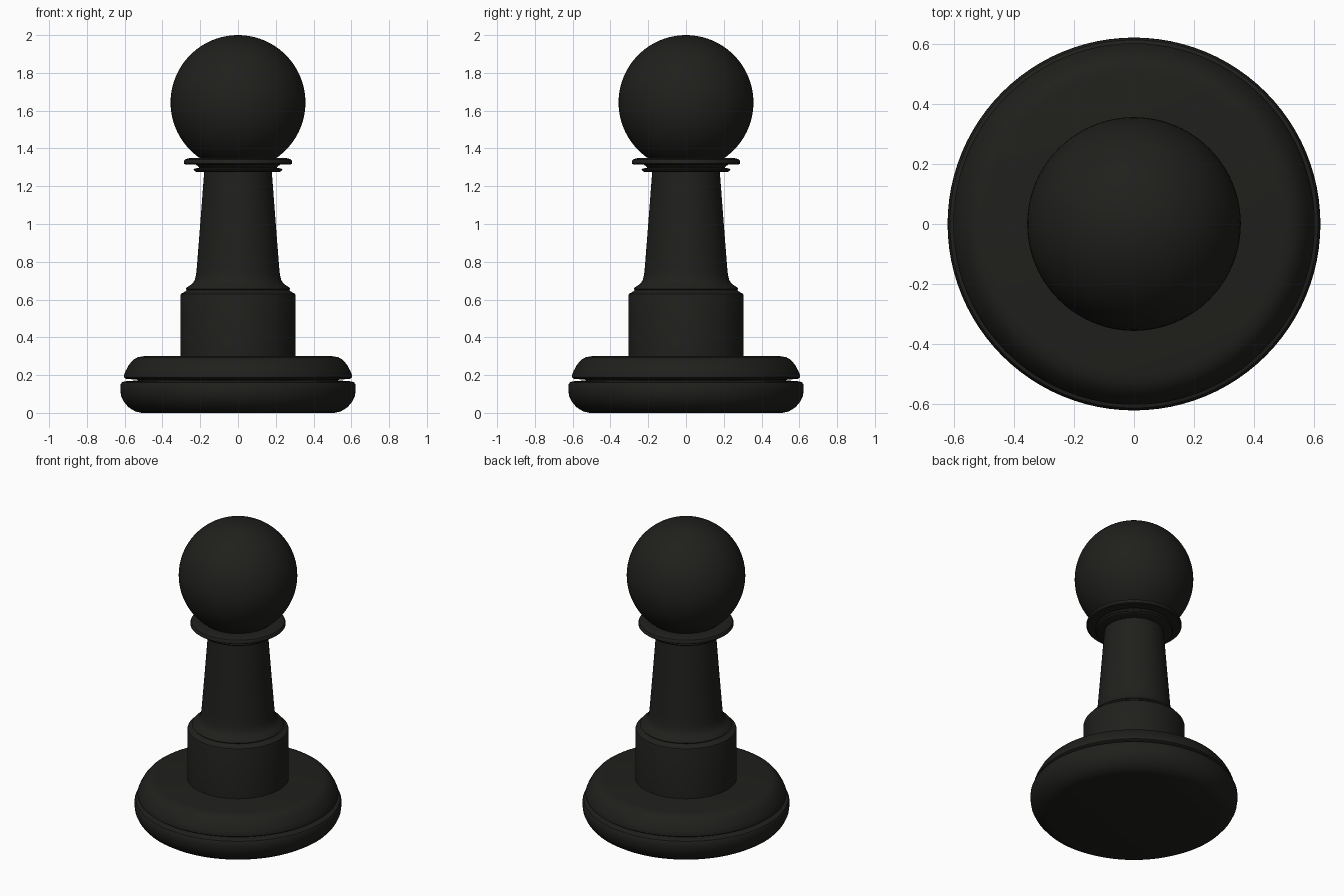
import bpy, bmesh, math

if "Cube" in bpy.data.objects:
    bpy.data.objects.remove(bpy.data.objects["Cube"])

mat = bpy.data.materials.new("black")
mat.diffuse_color = (0.014, 0.014, 0.012, 1)
mat.use_nodes = True
mat.node_tree.nodes["Principled BSDF"].inputs["Base Color"].default_value = mat.diffuse_color


def finish(obj):
    obj.data.materials.append(mat)
    bpy.ops.object.select_all(action='DESELECT')
    obj.select_set(True)
    bpy.context.view_layer.objects.active = obj
    bpy.ops.object.shade_smooth_by_angle(angle=math.radians(35))


def lathe(name, profile, steps=96):
    """Spin an (r, z) profile, listed bottom to top, round the z axis."""
    bm = bmesh.new()
    verts = [bm.verts.new((r, 0, z)) for r, z in profile]
    edges = [bm.edges.new(pair) for pair in zip(verts, verts[1:])]
    bmesh.ops.spin(bm, geom=verts + edges, axis=(0, 0, 1), cent=(0, 0, 0),
                   angle=math.tau, steps=steps)
    bmesh.ops.remove_doubles(bm, verts=bm.verts, dist=1e-5)
    bmesh.ops.recalc_face_normals(bm, faces=bm.faces)
    mesh = bpy.data.meshes.new(name)
    bm.to_mesh(mesh)
    bm.free()
    obj = bpy.data.objects.new(name, mesh)
    bpy.context.collection.objects.link(obj)
    finish(obj)


# Rounded foot and the second tier above the groove
lathe("base_foot", [(0, 0), (0.51, 0), (0.545, 0.008), (0.58, 0.03), (0.605, 0.06),
                    (0.619, 0.09), (0.623, 0.12), (0.622, 0.15), (0.615, 0.162),
                    (0.60, 0.167), (0.53, 0.172), (0.53, 0.175), (0.595, 0.181),
                    (0.604, 0.188), (0.604, 0.2), (0.595, 0.222), (0.577, 0.255),
                    (0.555, 0.281), (0.53, 0.295), (0.50, 0.3), (0, 0.3)])

# Drum and tapering stem
lathe("stem", [(0, 0.29), (0.305, 0.29), (0.305, 0.62), (0.302, 0.63), (0.292, 0.636),
               (0.286, 0.638), (0.272, 0.650), (0.277, 0.656), (0.272, 0.664),
               (0.245, 0.681), (0.23, 0.70), (0.222, 0.73), (0.218, 0.77),
               (0.20, 1.0), (0.178, 1.29), (0, 1.29)])

# Two stacked neck rings
lathe("collar_lower", [(0, 1.274), (0.215, 1.274), (0.23, 1.28), (0.235, 1.288),
                       (0.23, 1.293), (0.205, 1.298), (0.215, 1.308),
                       (0.23, 1.318), (0, 1.318)])
lathe("collar_upper", [(0, 1.313), (0.28, 1.315), (0.286, 1.32), (0.286, 1.333),
                       (0.28, 1.342), (0.262, 1.348), (0.23, 1.35), (0, 1.35)])

# Ball head
bpy.ops.mesh.primitive_uv_sphere_add(segments=96, ring_count=48, radius=0.357,
                                     location=(0, 0, 1.643))
head = bpy.context.object
head.name = "head"
finish(head)
